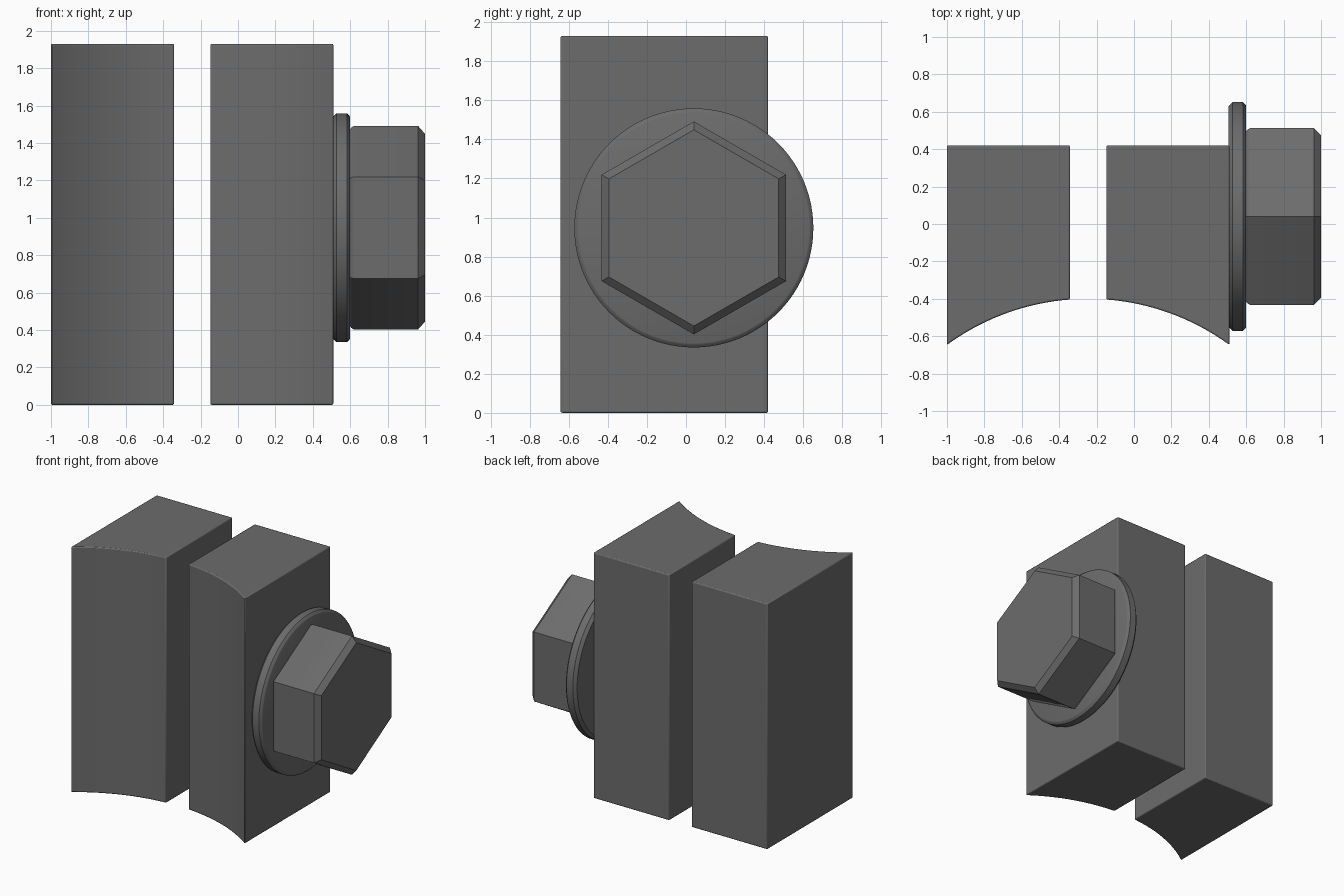
import bpy, bmesh, math
from mathutils import Matrix

cube = bpy.data.objects.get("Cube")
if cube:
    bpy.data.objects.remove(cube, do_unlink=True)

# Single dark grey metal
grey = bpy.data.materials.new("dark_grey_metal")
grey.use_nodes = True
colour = (0.15, 0.15, 0.15, 1)
grey.diffuse_color = colour
grey.node_tree.nodes["Principled BSDF"].inputs["Base Color"].default_value = colour

MID = -0.245          # plane midway between the blocks
HEIGHT = 1.93
BOLT_Y, BOLT_Z = 0.04, 0.947


def finish(bm, name, bevel=0):
    bmesh.ops.recalc_face_normals(bm, faces=bm.faces)
    mesh = bpy.data.meshes.new(name)
    bm.to_mesh(mesh)
    bm.free()
    obj = bpy.data.objects.new(name, mesh)
    bpy.context.collection.objects.link(obj)
    mesh.materials.append(grey)
    if bevel:
        mod = obj.modifiers.new("edge_rounding", 'BEVEL')
        mod.width = bevel
        mod.segments = 2
        mod.limit_method = 'ANGLE'
        mod.angle_limit = math.radians(35)
    bpy.ops.object.select_all(action='DESELECT')
    obj.select_set(True)
    bpy.context.view_layer.objects.active = obj
    bpy.ops.object.shade_smooth_by_angle(angle=math.radians(30))
    return obj


def clamp_block(name, side):
    """Upright block whose front is a concave arc shared by both halves."""
    inner, outer, radius, steps = 0.097, 0.755, 1.28, 16
    points = [(inner, 0.42), (outer, 0.42)]
    for i in range(steps + 1):
        d = outer + (inner - outer) * i / steps
        points.append((d, -0.40 - radius + math.sqrt(radius**2 - d**2)))
    bm = bmesh.new()
    base = bm.faces.new([bm.verts.new((MID + side * d, y, 0)) for d, y in points])
    top = bmesh.ops.extrude_face_region(bm, geom=[base])["geom"]
    bmesh.ops.translate(bm, vec=(0, 0, HEIGHT),
                        verts=[v for v in top if isinstance(v, bmesh.types.BMVert)])
    return finish(bm, name, 0.008)


def turned_part(name, sides, profile):
    """Closed stack of rings along x; profile holds (x, radius) pairs."""
    bm = bmesh.new()
    rings = []
    for x, r in profile:
        angles = [2 * math.pi * i / sides for i in range(sides)]
        rings.append([bm.verts.new((x, r * math.sin(a), r * math.cos(a))) for a in angles])
    for a, b in zip(rings, rings[1:]):
        for i in range(sides):
            j = (i + 1) % sides
            bm.faces.new((a[i], a[j], b[j], b[i]))
    bm.faces.new(rings[0])
    bm.faces.new(rings[-1])
    bmesh.ops.transform(bm, matrix=Matrix.Translation((0, BOLT_Y, BOLT_Z)), verts=bm.verts)
    return finish(bm, name)


# Two mirrored blocks
clamp_block("right_block", -1)
clamp_block("left_block", 1)

# Round washer with softened rims
turned_part("washer", 96, [(0.505, 0.59), (0.512, 0.597), (0.527, 0.612),
                           (0.582, 0.612), (0.597, 0.597), (0.60, 0.59)])

# Hexagonal bolt head with a chamfered outer face
turned_part("bolt_head", 6, [(0.595, 0.52), (0.605, 0.535), (0.62, 0.545),
                             (0.962, 0.545), (1.0, 0.502)])
